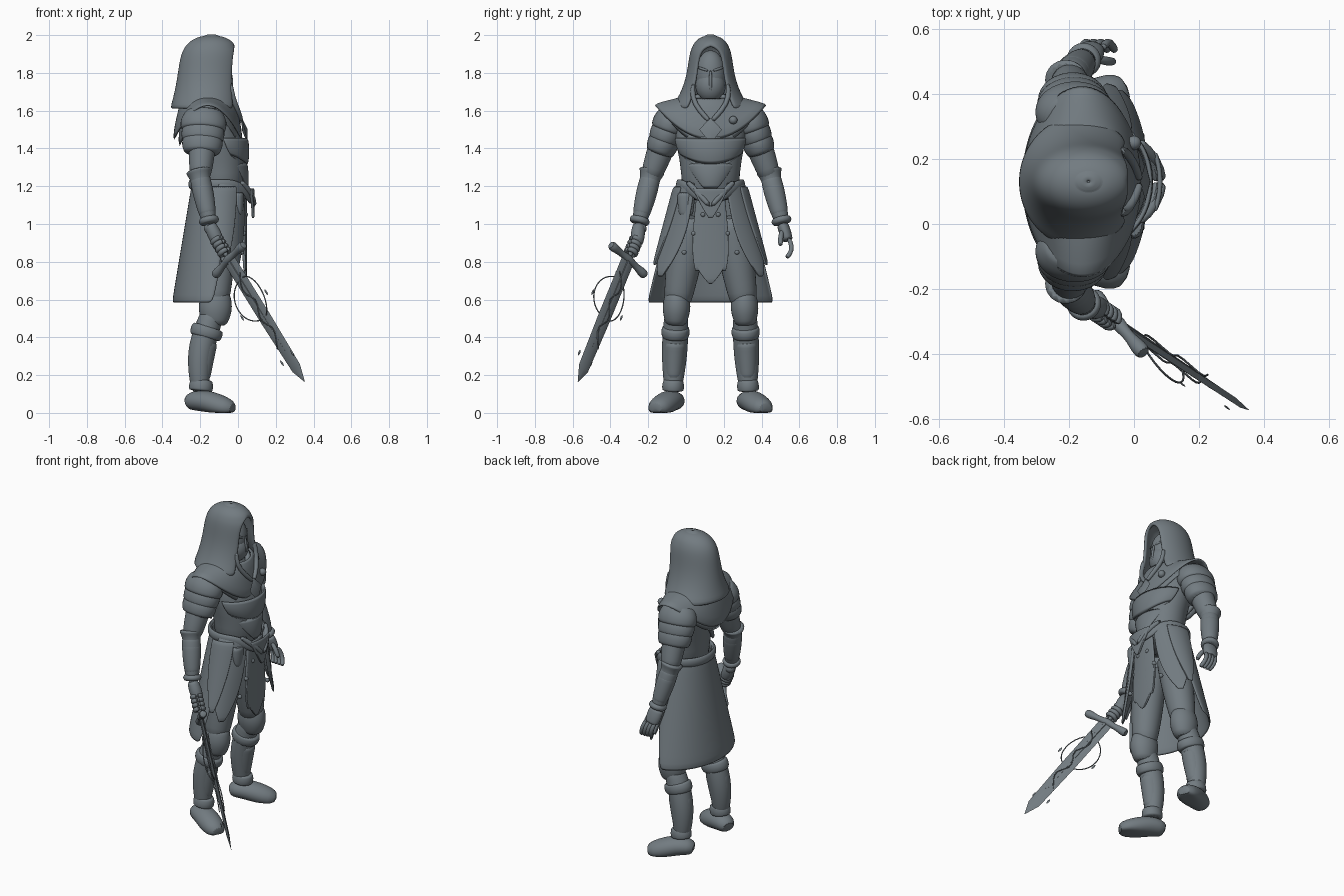
import bpy, bmesh, math
from mathutils import Vector

default_cube = bpy.data.objects.get("Cube")
if default_cube:
    bpy.data.objects.remove(default_cube, do_unlink=True)

MIDLINE = 0.13   # the body stands to one side of the origin
SIDES = ((1, "left"), (-1, "right"))
FORWARD = Vector((1, 0, 0))
UPWARD = Vector((0, 0, 1))

# Joints of the left half, measured from the body midline
SHOULDER = Vector((-.18, .2, 1.57))
ELBOW = Vector((-.2, .32, 1.24))
WRIST = Vector((-.15, .38, 1))
HIP = Vector((-.1, .1, 1.05))
KNEE = Vector((-.12, .18, .56))
ANKLE = Vector((-.2, .2, .1))

grey = bpy.data.materials.new("slate_grey")
grey.use_nodes = True
tone = (.17, .2, .22, 1)
grey.diffuse_color = tone
grey.node_tree.nodes["Principled BSDF"].inputs["Base Color"].default_value = tone


def finish(name, bm, thick=0, smooth=True):
    """Turn a bmesh into a shaded object standing on the body midline."""
    bmesh.ops.remove_doubles(bm, verts=bm.verts, dist=.0001)
    bmesh.ops.recalc_face_normals(bm, faces=bm.faces)
    mesh = bpy.data.meshes.new(name)
    bm.to_mesh(mesh)
    bm.free()
    mesh.materials.append(grey)
    obj = bpy.data.objects.new(name, mesh)
    obj.location.y = MIDLINE
    bpy.context.collection.objects.link(obj)
    if thick:
        solid = obj.modifiers.new("thickness", 'SOLIDIFY')
        solid.thickness = thick
        solid.offset = 0
    if smooth:
        obj.modifiers.new("rounding", 'SUBSURF').levels = 1
        obj.modifiers["rounding"].render_levels = 1
    bpy.ops.object.select_all(action='DESELECT')
    obj.select_set(True)
    bpy.context.view_layer.objects.active = obj
    bpy.ops.object.shade_smooth_by_angle(angle=math.radians(50))
    return obj


def skin(name, rows, closed, thick=0, smooth=True):
    """Bridge rows of points into one surface; closed rows also get end caps."""
    bm = bmesh.new()
    grid = [[bm.verts.new(p) for p in row] for row in rows]
    count = len(grid[0])
    for low, high in zip(grid, grid[1:]):
        for i in range(count if closed else count - 1):
            j = (i + 1) % count
            bm.faces.new((low[i], low[j], high[j], high[i]))
    if closed:
        bm.faces.new(grid[0])
        bm.faces.new(grid[-1])
    return finish(name, bm, thick, smooth)


def shell(name, rings, middle=180, thick=.02, drop=0, closed=False, count=32):
    """Level rings (x, z, rx, ry, half angle); drop sags the front and back."""
    rows = []
    for k, (x, z, rx, ry, half) in enumerate(rings):
        sag = drop * k / (len(rings) - 1)
        row = []
        for i in range(count):
            a = math.radians(middle - half + 2 * half * i / (count if closed else count - 1))
            row.append((x + rx * math.cos(a), ry * math.sin(a), z - sag * math.cos(a) ** 2))
        rows.append(row)
    skin(name, rows, closed, thick)


def drape(name, high, low, middle, wide, narrow, side=1, gap=0, point=1):
    """Cloth panel hanging on the widening skirt form, narrowing as it falls."""
    rows = []
    for k in range(9):
        t = k / 8
        z = high + (low - high) * t
        fall = (1.2 - z) / .6
        half = wide + (narrow - wide) * t ** point
        row = []
        for i in range(21):
            a = math.radians(middle + half * (i / 10 - 1))
            rx = .14 + gap + (.1 * fall if math.cos(a) < 0 else 0)
            row.append((rx * math.cos(a) - .1, side * (.17 + gap + .16 * fall) * math.sin(a), z))
        rows.append(row)
    skin(name, rows, False, .015)


def sweep(name, points, radii, side=1, up=FORWARD, squash=1, count=12, smooth=True):
    """Sweep an oval along points; squash scales its height toward up."""
    spots = [Vector((p[0], side * p[1], p[2])) for p in points]
    last = len(spots) - 1
    rows = []
    for k, spot in enumerate(spots):
        r = radii[k] if isinstance(radii, list) else radii
        ahead = spots[min(k + 1, last)] - spots[max(k - 1, 0)]
        across = ahead.cross(up).normalized()
        rise = across.cross(ahead).normalized() * squash
        turns = [math.tau * i / count for i in range(count)]
        rows.append([spot + r * (across * math.cos(a) + rise * math.sin(a)) for a in turns])
    return skin(name, rows, True, 0, smooth)


def limb(name, a, b, start, end, bulge=0, side=1, span=(0, 1), bow=0, squash=1):
    """Rounded segment over a span of the line between two joints."""
    points, radii = [], []
    for k in range(7):
        t = k / 6
        along_line = span[0] + (span[1] - span[0]) * t
        points.append(a.lerp(b, along_line) + FORWARD * bow * math.sin(math.pi * along_line))
        radii.append(start + (end - start) * t + bulge * math.sin(math.pi * t))
    sweep(name, points, radii, side, squash=squash, count=16)


def ball(name, spot, size):
    bm = bmesh.new()
    bmesh.ops.create_uvsphere(bm, u_segments=20, v_segments=12, radius=1)
    for v in bm.verts:
        v.co = Vector([c * s + o for c, s, o in zip(v.co, size, spot)])
    finish(name, bm, smooth=False)


# Torso, neck and masked head
shell("torso", [(-.09, 1.1, .13, .16, 180), (-.09, 1.28, .13, .15, 180), (-.1, 1.4, .15, .18, 180),
                (-.14, 1.55, .13, .2, 180), (-.15, 1.63, .09, .13, 180), (-.14, 1.7, .06, .06, 180)],
      thick=0, closed=True)
ball("head", (-.12, 0, 1.79), (.08, .08, .13))
ball("face_mask", (-.11, 0, 1.73), (.08, .08, .09))
sweep("nose_ridge", [(-.04, 0, 1.7), (-.028, 0, 1.75), (-.045, 0, 1.82)], .008)
for side, word in SIDES:
    sweep(word + "_brow", [(-.045, .01, 1.81), (-.05, .04, 1.82), (-.08, .07, 1.83)], .007, side, UPWARD)

# Hood: flared hem, domed crown, face opening that closes toward the top
hood = []
for k in range(17):
    t = math.sin(math.pi / 2 * k / 16)
    dome = max(.05, 1 - t ** 8) ** .5
    opening = 38 * max(0, 1 - (t / .87) ** 9) ** .5
    flare = (1 - t) ** 3
    hood.append((.03 * t - .17, 1.61 + .38 * t, (.15 + .03 * flare) * dome, (.105 + .095 * flare) * dome,
                 180 - opening))
hood.append((-.14, 2, .002, .002, 180))
shell("hood", hood)
for side, word in SIDES:
    sweep(word + "_hood_edge", [(-.04, .09, 1.75), (-.03, .1, 1.67), (0, .06, 1.6), (.02, 0, 1.54)], .014, side)
    sweep(word + "_scarf_fold", [(-.09, .08, 1.69), (-.05, .05, 1.63), (-.01, 0, 1.57)], .02, side)

# Shoulder mantle and chest armour
shell("mantle", [(-.16, 1.67, .13, .13, 180), (-.16, 1.65, .16, .21, 180), (-.16, 1.63, .18, .3, 180)], drop=.19)
shell("mantle_under_layer", [(-.16, 1.62, .14, .16, 180), (-.15, 1.58, .16, .25, 180)], drop=.18)
shell("breastplate", [(-.1, 1.46, .15, .19, 85), (-.09, 1.37, .14, .17, 70)], middle=0, drop=.06)
shell("corset_plate", [(-.09, 1.33, .135, .155, 60), (-.09, 1.18, .14, .16, 10)], middle=0)
sweep("chest_diamond", [(.02, 0, 1.56), (.035, 0, 1.5), (.05, 0, 1.43)], [.004, .06, .004],
      squash=.25, count=4, smooth=False)
ball("brooch", (0, .12, 1.55), [.022] * 3)
sweep("back_strap", [(-.3, .17, 1.53), (-.27, 0, 1.42), (-.2, -.12, 1.27)], .014)
for side, word in SIDES:
    sweep(word + "_rib_strap", [(-.05, .16, 1.38), (.01, .1, 1.33), (.05, 0, 1.27)], .012, side)

# Belt dipping toward a pointed buckle
belt = []
for i in range(33):
    a = math.tau * i / 32
    dip = max(0, math.cos(a)) ** 4
    belt.append((.15 * math.cos(a) + .02 * dip - .1, .17 * math.sin(a), 1.21 - .08 * dip))
sweep("belt", belt, .014, up=UPWARD, squash=2)
drape("belt_buckle", 1.19, 1.03, 0, 26, 2, gap=.04)
for side, word in SIDES:
    sweep(word + "_belt_loop", [(.01, .13, 1.23), (.07, .07, 1.17), (.09, 0, 1.09)], .016, side)
limb("hip_pouch", Vector((0, -.13, 1.17)), Vector((0, -.13, 1.04)), .045, .035, .005, squash=.7)

# Long coat skirt, hip flaps, tabard and studs
drape("coat_skirt", 1.23, .58, 180, 115, 82)
drape("tabard", 1.18, .68, 0, 24, 1, point=5)
for side, word in SIDES:
    drape(word + "_hip_flap", 1.22, .72, 60, 32, 4, side, .01, 3)
    drape(word + "_side_flap", 1.2, .78, 80, 25, 4, side, .02, 2)
    drape(word + "_tabard_tail", 1.1, .75, 14, 9, 2, side, point=4)
    for k in range(3):
        ball(word + "_skirt_stud", (.04 - .01 * k, side * (.04 + .05 * k), 1.05 - .1 * k), [.013] * 3)

# Legs, knee guards and boots
for side, word in SIDES:
    limb(word + "_thigh", HIP, KNEE, .1, .07, .01, side)
    limb(word + "_shin", KNEE, ANKLE, .06, .043, .018, side, bow=-.035)
    limb(word + "_knee_guard", KNEE, ANKLE, .06, .05, .02, side, (-.18, .22), .02, 1.2)
    limb(word + "_boot_cuff", KNEE, ANKLE, .07, .068, .008, side, (.22, .36), -.03, 1.15)
    limb(word + "_shin_plate", KNEE, ANKLE, .064, .046, .006, side, (.36, .85), -.03, 1.15)
    limb(word + "_ankle_strap", KNEE, ANKLE, .05, .056, .006, side, (.83, .97), -.01, 1.1)
    boot = sweep(word + "_boot", [(-.275, .175, .05), (-.24, .19, .065), (-.18, .215, .065), (-.12, .245, .045),
                                  (-.06, .275, .025), (-.02, .295, .02)],
                 [.04, .062, .07, .073, .066, .038], side, UPWARD, squash=.85, count=16)
    for v in boot.data.vertices:
        v.co.z = max(v.co.z, 0)

# Arms with layered shoulder guards and bracers
for side, word in SIDES:
    limb(word + "_upper_arm", SHOULDER, ELBOW, .07, .055, .01, side)
    limb(word + "_forearm", ELBOW, WRIST, .054, .035, .01, side, (-.1, 1))
    for k in range(3):
        top = .18 * k - .1
        limb(word + "_shoulder_guard", SHOULDER, ELBOW, .07, .09 - .01 * k, .015, side,
             (top, top + .35), squash=1.3)
    limb(word + "_elbow_guard", ELBOW, WRIST, .075, .055, -.01, side, (-.2, .2))
    limb(word + "_bracer", ELBOW, WRIST, .057, .043, .004, side, (.1, .85))
    limb(word + "_wrist_cuff", ELBOW, WRIST, .045, .045, .01, side, (.85, 1))

# Relaxed left hand
PALM = Vector((-.13, .41, .91))
limb("left_palm", WRIST, PALM, .03, .027, .004, squash=1.5)
for k in range(4):
    knuckle = PALM + FORWARD * .022 * (k - 1.5)
    sweep("left_finger", [knuckle + Vector(step) for step in
                          ((0, 0, .02), (.015, .025, -.03), (.03, .01, -.07), (.04, -.01, -.09))], .013)
sweep("left_thumb", [(-.12, .38, .97), (-.08, .37, .93), (-.06, .37, .88)], .014)

# Sword frame: along the blade, along the guard, and out of the flat
hilt = Vector((-.05, -.435, .815))
along = Vector((.4, -.265, -.645)).normalized()
cross = Vector((.16, -.19, .17)).normalized()
flat = along.cross(cross).normalized()


def at(t, u=0, v=0):
    return hilt + along * t + cross * u + flat * v


sweep("sword_blade", [at(0), at(.4), at(.72), at(.81)], [.044, .044, .037, .002],
      up=flat, squash=.25, count=4, smooth=False)
sweep("blade_ridge", [at(0), at(.62)], [.015, .01], up=flat, count=6, smooth=False)
sweep("sword_guard", [at(.002 * abs(u), .15 * u / 4) for u in range(-4, 5)],
      [.018 + .008 * (abs(u) in (0, 3, 4)) for u in range(-4, 5)], up=flat)
sweep("sword_grip", [at(.02), at(-.2)], .016, up=flat)
ball("sword_pommel", at(-.2), [.03] * 3)

# Right fist around the grip
limb("right_palm", Vector((-.15, -.38, 1)), Vector((-.1, -.39, .89)), .03, .03, .008)
for k in range(4):
    loop = [math.tau * i / 8 for i in range(9)]
    sweep("right_finger", [at(-.045 - .026 * k, .03 * math.cos(a), .03 * math.sin(a)) for a in loop],
          .014, up=along)

# Thorny vines looping off the blade, with leaves
for sign in (1, -1):
    arch = [math.pi * i / 8 for i in range(9)]
    sweep("looping_vine", [at(.26 - .13 * math.cos(a), sign * .11 * math.sin(a), .03 * math.sin(a))
                           for a in arch], .004, up=flat, count=6)
    sweep("winding_vine", [at(.1 + .06 * i, .04 * math.cos(2 * i), sign * .015) for i in range(9)],
          .004, up=flat, count=6)
    for t, u in ((.3, .12), (.65, .05)):
        sweep("vine_leaf", [at(t + step, sign * u, .02) for step in (-.02, 0, .02)], [.002, .011, .002],
              up=flat, squash=.4, count=6)
